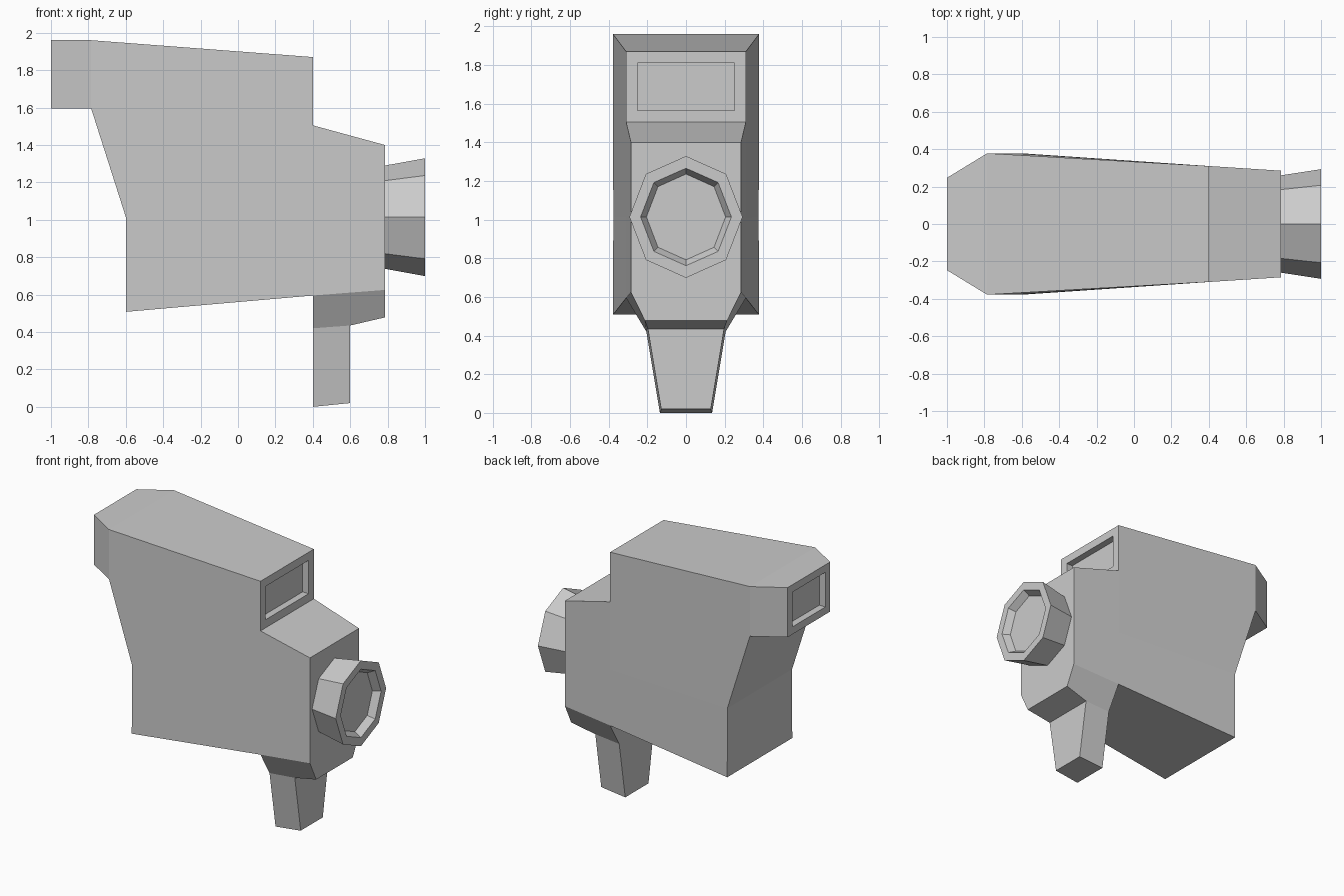
import bpy, bmesh, math

if "Cube" in bpy.data.objects:
    bpy.data.objects.remove(bpy.data.objects["Cube"])


def finish(bm, name):
    me = bpy.data.meshes.new(name)
    bm.to_mesh(me)
    bm.free()
    bpy.context.collection.objects.link(bpy.data.objects.new(name, me))


# Body outline seen from the front: (x, half width, z), with the handle included
outline = [
    (-1, .247, 1.96), (-1, .247, 1.595),              # 0-1 eyepiece end
    (-.785, .378, 1.595),                             # 2 under the eyepiece
    (-.6, .376, 1.015), (-.6, .378, .508),            # 3-4 back wall
    (.4, .31, .595), (.4, .205, .42), (.4, .135, 0),  # 5-7 back of handle
    (.6, .128, .02), (.6, .197, .435),                # 8-9 front of handle
    (.785, .213, .478), (.785, .285, .625),           # 10-11 bracket nose
    (.785, .285, 1.40), (.4, .31, 1.505),             # 12-13 front block
    (.4, .31, 1.87), (-.785, .378, 1.96),             # 14-15 top
]
mid = (.4, .31, 1.01)                                 # 16 inside each side panel
panels = [(0, 1, 2, 15), (15, 2, 3, 16, 13, 14), (3, 4, 5, 16),
          (13, 16, 5, 11, 12), (5, 6, 9, 10, 11), (6, 7, 8, 9)]

bm = bmesh.new()
sides = [[bm.verts.new((x, s * w, z)) for x, w, z in outline + [mid]] for s in (-1, 1)]
near, far = sides
for side in sides:
    for p in panels:
        bm.faces.new([side[i] for i in p])
n = len(outline)
strip = {}
for i in range(n):
    j = (i + 1) % n
    strip[i] = bm.faces.new((near[i], near[j], far[j], far[i]))
bmesh.ops.recalc_face_normals(bm, faces=bm.faces[:])

# Recessed windows: eyepiece at the back, viewfinder at the front
for face, border in ((strip[0], .055), (strip[13], .06)):
    bmesh.ops.inset_individual(bm, faces=[face], thickness=border, use_even_offset=True)
    move = face.normal * -.05
    ext = bmesh.ops.extrude_discrete_faces(bm, faces=[face])
    bmesh.ops.translate(bm, verts=ext["faces"][0].verts[:], vec=move)
finish(bm, "camera_body")

# Flared octagonal lens hood with a recessed glass: (x, y radius, z radius)
bm = bmesh.new()
rings = []
for x, ry, rz in ((.785, .26, .276), (1, .293, .315), (1, .235, .252), (.95, .205, .222)):
    rings.append([bm.verts.new((x, ry * math.cos(k * math.pi / 4),
                                1.014 + rz * math.sin(k * math.pi / 4))) for k in range(8)])
for a, b in zip(rings, rings[1:]):
    for k in range(8):
        m = (k + 1) % 8
        bm.faces.new((a[k], a[m], b[m], b[k]))
bm.faces.new(rings[0])
bm.faces.new(rings[-1])
bmesh.ops.recalc_face_normals(bm, faces=bm.faces[:])
finish(bm, "lens_hood")
